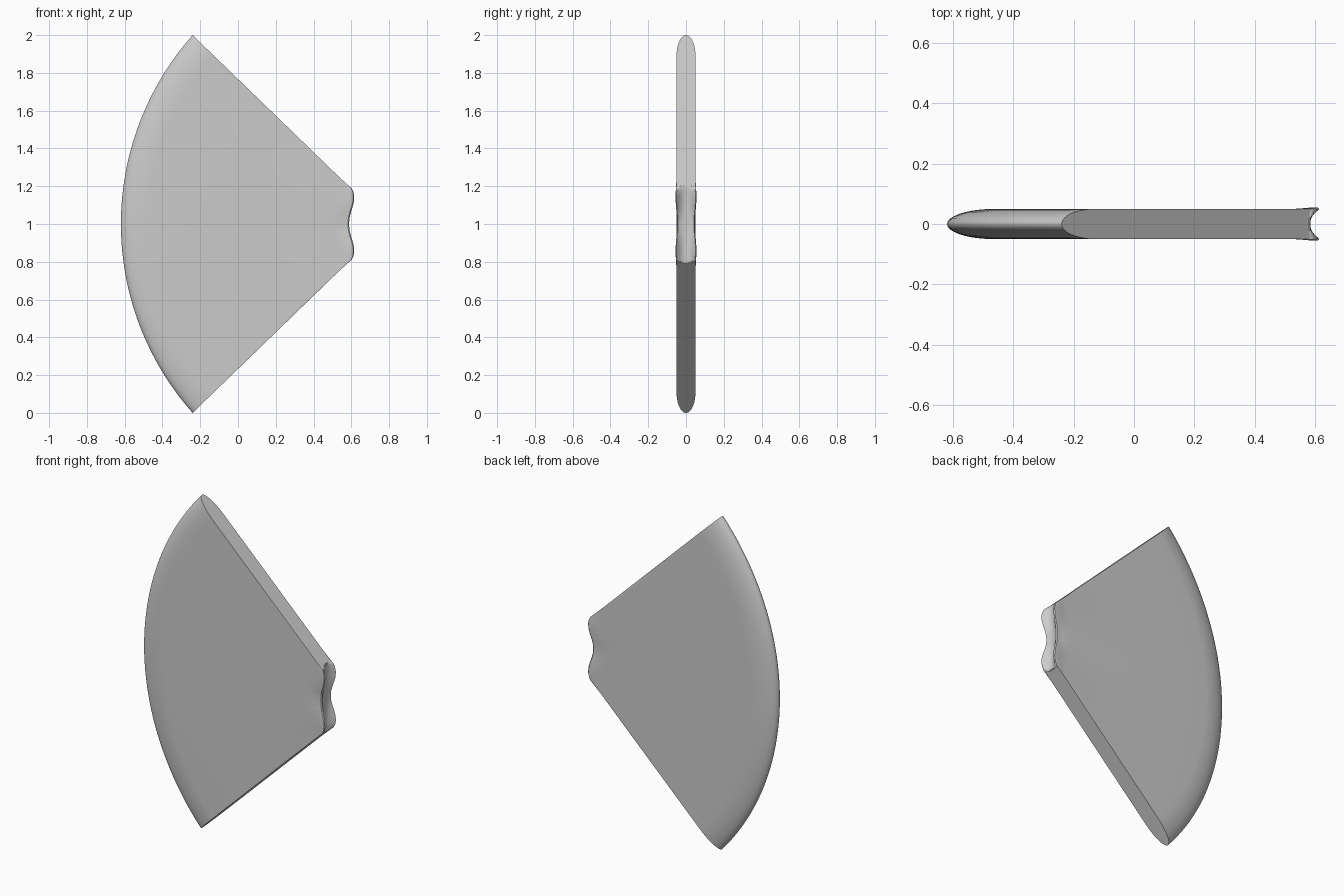
import bpy, bmesh, math

if "Cube" in bpy.data.objects:
    bpy.data.objects.remove(bpy.data.objects["Cube"])

HALF = 0.05          # half thickness of the blade
NOSE = 0.155         # depth of the rounded outer edge
ARC_R = 1.506        # radius of the outer edge
ARC_X = ARC_R - 0.62

# wavy inner end: height from the middle, x of the lip, half width of the lip
LIP = [(0.0, 0.588, 0.046), (0.03, 0.590, 0.047), (0.06, 0.597, 0.050),
       (0.09, 0.607, 0.053), (0.12, 0.614, 0.055), (0.15, 0.615, 0.055),
       (0.17, 0.611, 0.054), (0.185, 0.604, 0.053), (0.195, 0.595, 0.051),
       (0.2, 0.586, 0.050)]


def lip_at(h):
    h = abs(h)
    for (a, xa, wa), (b, xb, wb) in zip(LIP, LIP[1:]):
        if h <= b + 1e-6:
            t = (h - a) / (b - a)
            return xa + (xb - xa) * t, wa + (wb - wa) * t
    return LIP[-1][1:]


def ring(v):
    """Closed cross-section from the outer edge to the inner groove."""
    lx, lw = lip_at(0.2 * v)
    inner = (lx, 1 + 0.2 * v)
    outer = (ARC_X - math.sqrt(ARC_R ** 2 - v * v), 1 + v)
    length = math.dist(inner, outer)
    side = []                                   # (distance from outer edge, y)
    for i in range(1, 13):                      # elliptical outer edge
        a = math.pi / 2 * i / 12
        side.append((NOSE * (1 - math.cos(a)), HALF * math.sin(a)))
    side.append((length * 0.5, HALF))
    for back, f in ((0.10, 0), (0.07, 0.2), (0.045, 0.7), (0.02, 1), (0.006, 1)):
        side.append((length - back, HALF + (lw - HALF) * f))
    side.append((length, lw - 0.005))           # rounded lip
    depth = max(0.008, lx - 0.578)
    for k in (0.75, 0.5, 0.25):                 # concave groove
        side.append((length - depth * (1 - k * k), (lw - 0.005) * k))
    loop = [(0, 0)] + side + [(length - depth, 0)]
    loop += [(d, -y) for d, y in reversed(side)]
    pts = []
    for d, y in loop:
        t = d / length
        pts.append((outer[0] + (inner[0] - outer[0]) * t, y,
                    outer[1] + (inner[1] - outer[1]) * t))
    return pts


# blade body: sweep the section from the lower to the upper straight edge
bm = bmesh.new()
N = 64
rings = [[bm.verts.new(p) for p in ring(math.sin(math.pi / 2 * (2 * i / N - 1)))]
         for i in range(N + 1)]
for a, b in zip(rings, rings[1:]):
    for j in range(len(a)):
        k = (j + 1) % len(a)
        bm.faces.new((a[j], a[k], b[k], b[j]))
# flat ends, each filled as two mirrored halves
for r in (rings[0], rings[-1]):
    n = len(r)
    for i in range(n // 2):
        j = n - i
        quad = [r[i], r[i + 1], r[(j - 1) % n], r[j % n]]
        quad = list(dict.fromkeys(quad))
        if len(quad) > 2:
            bm.faces.new(quad)
bmesh.ops.recalc_face_normals(bm, faces=bm.faces)
mesh = bpy.data.meshes.new("curved_blade")
bm.to_mesh(mesh)
bm.free()
blade = bpy.data.objects.new("curved_blade", mesh)
bpy.context.collection.objects.link(blade)
bpy.context.view_layer.objects.active = blade
blade.select_set(True)
bpy.ops.object.shade_smooth_by_angle(angle=math.radians(35))
